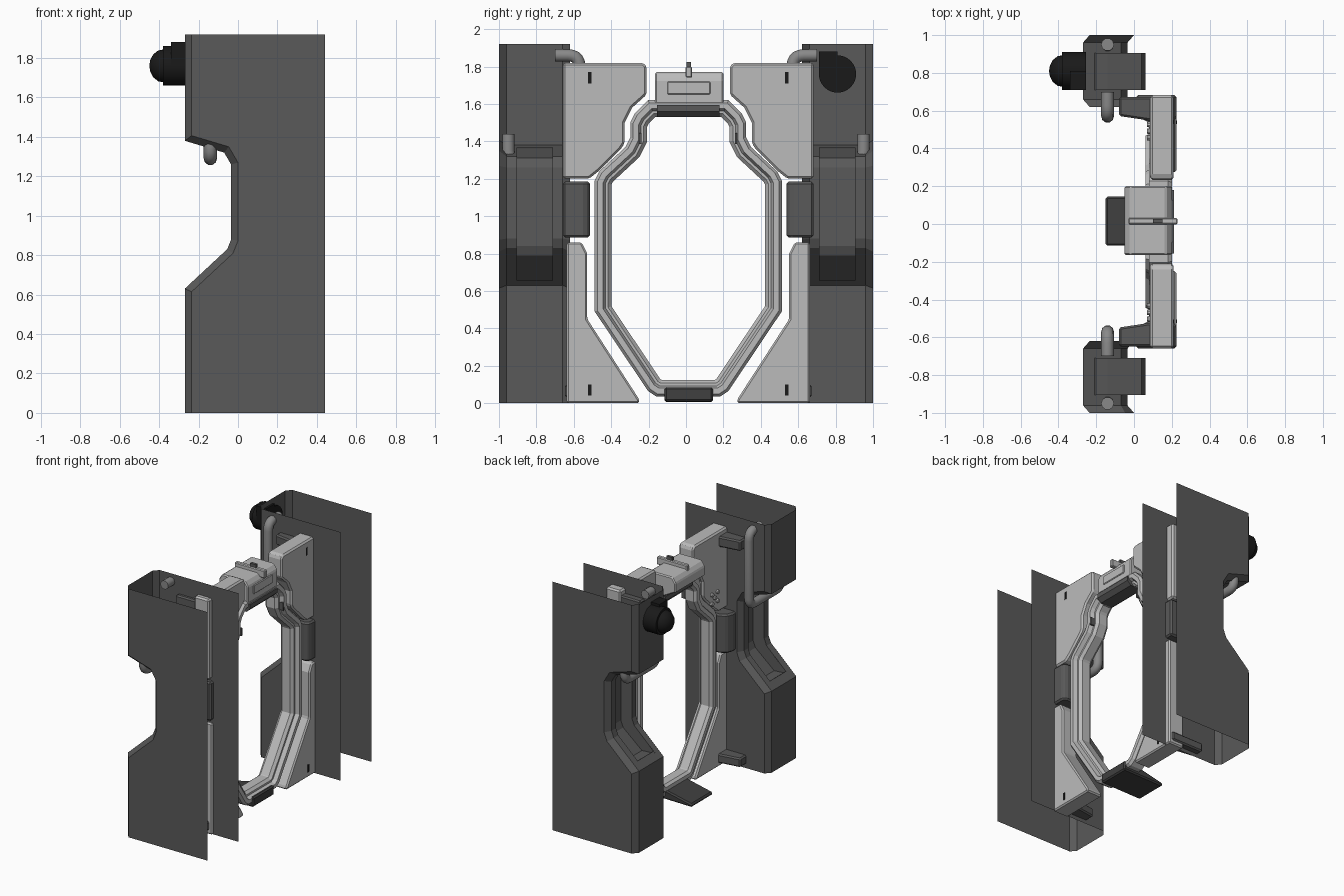
import bpy, bmesh, math
from mathutils import Vector, Matrix

if "Cube" in bpy.data.objects:
    bpy.data.objects.remove(bpy.data.objects["Cube"])

CY = 0.012  # centre line of the ring and panels


def mat(name, v):
    m = bpy.data.materials.new(name)
    m.diffuse_color = (v, v, v, 1)
    m.use_nodes = True
    m.node_tree.nodes["Principled BSDF"].inputs["Base Color"].default_value = m.diffuse_color
    return m


DARK, LIGHT = mat("dark_grey", 0.10), mat("light_grey", 0.50)
PIPE, BLACK = mat("pipe_grey", 0.25), mat("black", 0.01)
CHAR = mat("charcoal", 0.05)


def finish(name, bm, m, bevel=0, smooth=False):
    bmesh.ops.remove_doubles(bm, verts=bm.verts, dist=1e-5)
    bmesh.ops.recalc_face_normals(bm, faces=bm.faces)
    me = bpy.data.meshes.new(name)
    bm.to_mesh(me)
    bm.free()
    ob = bpy.data.objects.new(name, me)
    bpy.context.collection.objects.link(ob)
    me.materials.append(m)
    if bevel:
        b = ob.modifiers.new("bevel", 'BEVEL')
        b.width, b.segments, b.limit_method = bevel, 1, 'ANGLE'
    if smooth:
        bpy.ops.object.select_all(action='DESELECT')
        ob.select_set(True)
        bpy.context.view_layer.objects.active = ob
        bpy.ops.object.shade_smooth_by_angle(angle=math.radians(35))
    return ob


def prism(name, pts, a, b, axis, m, bevel=0):
    """Extrude a 2D outline from a to b along axis."""
    to3 = {'x': lambda p, t: (t, p[0], p[1]),
           'y': lambda p, t: (p[0], t, p[1]),
           'z': lambda p, t: (p[0], p[1], t)}[axis]
    bm = bmesh.new()
    lo = [bm.verts.new(to3(p, a)) for p in pts]
    hi = [bm.verts.new(to3(p, b)) for p in pts]
    bm.faces.new(lo)
    bm.faces.new(hi[::-1])
    for i in range(len(pts)):
        j = (i + 1) % len(pts)
        bm.faces.new((lo[i], lo[j], hi[j], hi[i]))
    return finish(name, bm, m, bevel)


def box(name, x, y, z, m, bevel=0):
    return prism(name, [(x[0], y[0]), (x[1], y[0]), (x[1], y[1]), (x[0], y[1])], z[0], z[1], 'z', m, bevel)


def offset(pts, d, closed):
    """Mitred offset of a polyline to its left side."""
    P, out, n = [Vector(p) for p in pts], [], len(pts)
    for i in range(n):
        ns = []
        for a, b in ((i - 1, i), (i, i + 1)):
            if closed or (a >= 0 and b < n):
                e = (P[b % n] - P[a % n]).normalized()
                ns.append(Vector((-e.y, e.x)))
        s = (ns[0] + ns[-1]).normalized()
        out.append(tuple(P[i] + s * d / s.dot(ns[0])))
    return out


# Side housings: open shells with a grip recess and a deeper pocket
front = [(-.27, 1.92), (-.27, 1.38), (-.07, 1.32), (-.035, 1.26), (-.035, .88), (-.055, .83), (-.27, .63), (-.27, 0)]
edge = offset(front, .035, False)
rim = [(-.21, 1.362)] + front[2:6] + [(-.22, .676)]
floor = [(-.2, 1.368), (-.14, 1.358), (.04, 1.31), (.06, 1.26), (.06, .84), (.04, .79), (-.12, .655), (-.2, .66)]
mid = front[:2] + rim[:1] + floor + rim[-1:] + front[6:]


def housing(s):
    bm = bmesh.new()

    def face(pts):
        bm.faces.new([bm.verts.new((x, s * y, z)) for x, y, z in pts])

    def strip(pa, ya, pb, yb):
        for i in range(len(pa) - 1):
            face([(pa[i][0], ya, pa[i][1]), (pa[i + 1][0], ya, pa[i + 1][1]),
                  (pb[i + 1][0], yb, pb[i + 1][1]), (pb[i][0], yb, pb[i][1])])
    strip(edge, .62, front, .66)
    strip(front, .66, front, .71)
    strip(mid, .71, mid, .905)
    strip(front, .905, front, .96)
    strip(front, .96, edge, 1)
    for y in (.71, .905):
        face([(x, y, z) for x, z in rim + floor[::-1]])
    for y in (.62, 1):
        face([(x, y, z) for x, z in edge + [(.44, 0), (.44, 1.92)]])
    finish("side_housing", bm, DARK)


# Handle pipe with rounded corners
def pipe(s):
    P = [Vector((-.14, s * y, z)) for y, z in ((.70, 1.86), (.57, 1.86), (.57, 1.29), (.95, 1.29), (.95, 1.44))]
    pts = [P[0]]
    for a, b, c in zip(P, P[1:], P[2:]):
        p, q = b + (a - b).normalized() * .06, b + (c - b).normalized() * .06
        for k in range(6):
            t = k / 5
            pts.append(p * (1 - t) ** 2 + b * 2 * t * (1 - t) + q * t * t)
    pts.append(P[-1])
    cu = bpy.data.curves.new("handle_pipe", 'CURVE')
    cu.dimensions, cu.bevel_depth, cu.bevel_resolution, cu.use_fill_caps = '3D', .034, 3, True
    sp = cu.splines.new('POLY')
    sp.points.add(len(pts) - 1)
    for v, p in zip(sp.points, pts):
        v.co = (*p, 1)
    cu.materials.append(PIPE)
    ob = bpy.data.objects.new("handle_pipe", cu)
    bpy.context.collection.objects.link(ob)


upper = [(.67, 1.82), (.24, 1.82), (.222, 1.80), (.222, 1.65), (.30, 1.58), (.34, 1.50), (.34, 1.39),
         (.36, 1.36), (.48, 1.24), (.53, 1.20), (.67, 1.20)]
lower = [(.65, 0), (.262, 0), (.262, .02), (.54, .45), (.54, .80), (.57, .86), (.65, .86)]

for s in (-1, 1):
    housing(s)
    pipe(s)

    def Y(h):
        return CY + s * h
    # Light panels, with slots and bolts
    prism("upper_panel", [(Y(h), z) for h, z in upper], .085, .21, 'x', LIGHT, .012)
    prism("lower_panel", [(Y(h), z) for h, z in lower], .09, .225, 'x', LIGHT, .012)
    for z, x in ((1.74, .212), (.07, .227)):
        box("panel_slot", (x - .02, x), (Y(.517), Y(.535)), (z - .03, z + .03), BLACK)
    for a, b in ((0, 0), (1, 1), (1, -1), (-1, 1), (-1, -1)):
        bm = bmesh.new()
        bmesh.ops.create_cone(bm, cap_ends=True, segments=10, radius1=.016, radius2=.014, depth=.02,
                              matrix=Matrix.Translation((.08, Y(.48 + a * .035), 1.33 + b * .035)) @ Matrix.Rotation(-math.pi / 2, 4, 'Y'))
        finish("panel_bolt", bm, LIGHT)
    # Arms from the panels to the housings, and the side drum between panels
    for n, z0, z1 in (("upper_arm", 1.70, 1.78), ("lower_arm", .03, .10)):
        prism(n, [(-.08, Y(.66)), (-.08, Y(.56)), (.12, Y(.53)), (.20, Y(.53)), (.20, Y(.66))], z0, z1, 'z', DARK, .01)
    prism("side_drum", [(.01, Y(.67)), (.01, Y(.60)), (.03, Y(.55)), (.08, Y(.525)), (.20, Y(.525)), (.225, Y(.55)),
                        (.225, Y(.67))], .885, 1.185, 'z', DARK, .012)
    box("ring_slot", (.15, .203), (Y(.25), Y(.262)), (1.385, 1.445), DARK)

# Central ring swept around a symmetric outline
half = [(.17, .035), (.215, .065), (.50, .49), (.50, 1.19), (.475, 1.24), (.335, 1.37), (.31, 1.42), (.31, 1.50), (.285, 1.55), (.215, 1.62)]
loop = [(CY + h, z) for h, z in half] + [(CY - h, z) for h, z in half[::-1]]
section = [(0, .08), (0, .18), (.015, .20), (.045, .20), (.058, .17), (.072, .17), (.09, .15),
           (.09, .08), (.075, .06), (.045, .06), (.035, .08)]
bm = bmesh.new()
rows = [[bm.verts.new((x, y, z)) for y, z in offset(loop, d, True)] for d, x in section]
for i in range(len(rows)):
    A, B = rows[i - 1], rows[i]
    for k in range(len(loop)):
        bm.faces.new((A[k - 1], A[k], B[k], B[k - 1]))
finish("central_ring", bm, LIGHT)

# Top box with fin and dark bar, and the foot pedal
prism("top_box", [(-.05, 1.66), (-.05, 1.73), (-.02, 1.77), (.17, 1.77), (.20, 1.73), (.20, 1.60), (.06, 1.60)],
      -.165, .20, 'y', LIGHT, .008)
box("top_box_panel", (.19, .206), (-.10, .13), (1.65, 1.72), LIGHT, .005)
box("top_fin", (-.03, .23), (-.002, .032), (1.74, 1.80), LIGHT, .006)
box("fin_tip", (.10, .15), (.004, .026), (1.79, 1.825), DARK)
prism("top_bar", [(.05, 1.56), (.08, 1.53), (.18, 1.53), (.212, 1.56), (.212, 1.595), (.05, 1.595)],
      -.155, .18, 'y', DARK)
prism("foot_pedal", [(-.15, .005), (-.15, .03), (.10, .085), (.21, .085), (.21, .01)], -.115, .145, 'y', CHAR, .01)

# Black signal lamp on one housing
bm = bmesh.new()
prof = [(-.255, 0), (-.255, .1), (-.38, .1), (-.38, .083), (-.405, .078), (-.43, .058), (-.445, .03), (-.45, 0)]
vs = [bm.verts.new((x, .81, 1.76 + r)) for x, r in prof]
es = [bm.edges.new(p) for p in zip(vs, vs[1:])]
bmesh.ops.spin(bm, geom=vs + es, cent=(0, .81, 1.76), axis=(1, 0, 0), angle=2 * math.pi, steps=24)
finish("signal_lamp", bm, BLACK, smooth=True)
box("lamp_bracket", (-.34, -.255), (.71, .81), (1.76, 1.88), BLACK)
